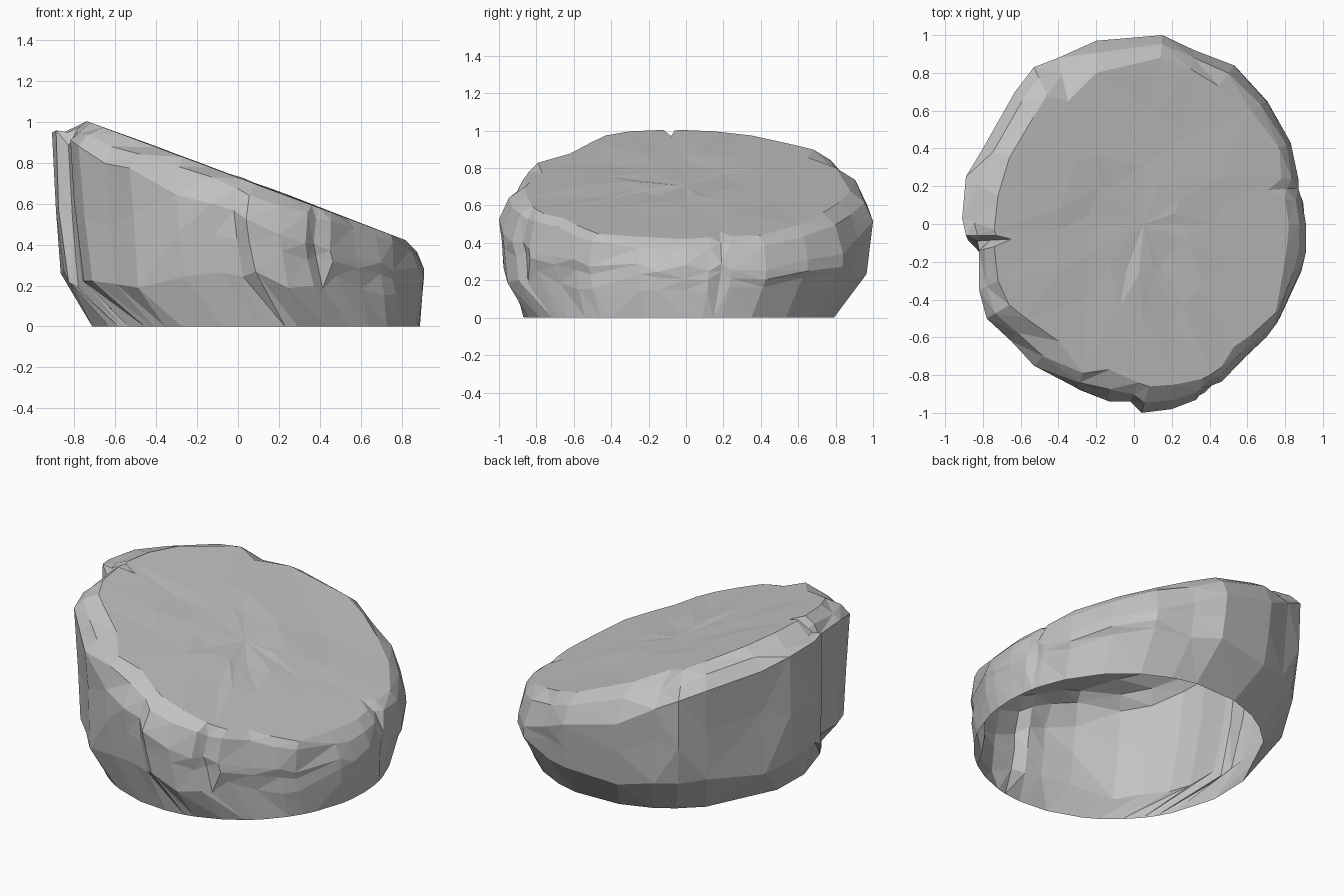
import bpy
import bmesh
import math
import random
from mathutils import Vector

random.seed(4)

default_cube = bpy.data.objects.get("Cube")
if default_cube:
    bpy.data.objects.remove(default_cube, do_unlink=True)

# Columns around the rock, in hundredths: shoulder x, y and top rim x, y
COLUMNS = [
    (91, 0, 82, 0), (89, 12, 80, 13), (87, 19, 71, 18), (87, 24, 78, 24),
    (83, 43, 77, 40), (70, 65, 62, 60), (53, 84, 45, 73), (32, 92, 30, 82),
    (15, 100, 14, 88), (-20, 97, -20, 80), (-40, 88, -35, 65),
    (-53, 83, -46, 68), (-63, 70, -53, 57), (-80, 40, -66, 35),
    (-89, 25, -72, 15), (-91, 3, -74, -3), (-89, -6, -73, -6),
    (-83, -9, -65, -8), (-82, -14, -74, -12), (-82, -35, -72, -30),
    (-78, -50, -66, -43), (-65, -62, -57, -50), (-53, -75, -40, -62),
    (-30, -87, -27, -79), (-13, -94, -13, -77), (-2, -94, 2, -84),
    (4, -100, 8, -86), (20, -98, 22, -85), (33, -93, 36, -82),
    (37, -87, 40, -80), (45, -84, 46, -76), (58, -71, 53, -65),
    (70, -60, 63, -58), (76, -52, 75, -47), (88, -25, 79, -25),
    (91, -15, 81, -12),
]


def top_height(point):
    """Height of the slanted top plane."""
    return 0.728 - 0.373 * point.x


def raised(point, z):
    return Vector((point.x, point.y, z))


def wobble(amount):
    return random.uniform(-amount, amount)


def slant(angle):
    """Sideways lean of the cracks that run down the wall, in radians."""
    lean = 0.0
    for centre, strength in ((185, 30), (293, 16)):
        gap = (angle - math.radians(centre) + math.pi) % math.tau - math.pi
        lean += math.radians(strength) * math.exp(-2 * gap * gap)
    return lean


def column_points(shoulder, rim):
    """One column of wall points, from the ground up to the top rim."""
    angle = math.atan2(shoulder.y, shoulder.x)
    foot_angle = angle + slant(angle)
    foot = Vector((0.085 + 0.805 * math.cos(foot_angle),
                   -0.035 + 0.835 * math.sin(foot_angle)))
    drop = 0.12 + 0.06 * abs(shoulder.y) + wobble(0.025)
    shoulder_z = top_height(shoulder) - drop
    belly_z = min(0.23, 0.6 * shoulder_z)
    belly = foot.lerp(shoulder, 0.82) * (1 + wobble(0.012))
    waist = foot.lerp(shoulder, 0.94) * (1 + wobble(0.012))
    bevel = rim.lerp(shoulder, 0.62)
    return [
        raised(foot, 0),
        raised(belly, belly_z * (1 + wobble(0.2))),
        raised(waist, (belly_z + shoulder_z) / 2 * (1 + wobble(0.1))),
        raised(shoulder, shoulder_z),
        raised(bevel, top_height(bevel) - 0.055 + 0.025 * bevel.x + wobble(0.015)),
        raised(rim, top_height(rim)),
    ]


def top_ring(bm, scale, roughness):
    """A ring of slightly uneven points on the slanted top."""
    ring = []
    for _, _, x, y in COLUMNS[::2]:
        point = Vector((x, y)) / 100 * scale * (1 + wobble(0.15))
        ring.append(bm.verts.new(raised(point, top_height(point) + wobble(roughness))))
    return ring


bm = bmesh.new()

# Wall: open underneath, chipped along the rim
columns = []
for sx, sy, rx, ry in COLUMNS:
    points = column_points(Vector((sx, sy)) / 100, Vector((rx, ry)) / 100)
    columns.append([bm.verts.new(point) for point in points])
for left, right in zip(columns, columns[1:] + columns[:1]):
    for level in range(len(left) - 1):
        bm.faces.new((left[level], right[level], right[level + 1], left[level + 1]))

# Slanted top: two uneven rings closing on a middle point
rim = [column[-1] for column in columns]
outer, inner = top_ring(bm, 0.6, 0.005), top_ring(bm, 0.32, 0.009)
middle = bm.verts.new((0.05, 0, 0.705))
count = len(outer)
for i in range(count):
    j = (i + 1) % count
    a, b, c = (rim[(2 * i + k) % len(rim)] for k in range(3))
    bm.faces.new((a, b, outer[i]))
    bm.faces.new((b, outer[j], outer[i]))
    bm.faces.new((b, c, outer[j]))
    bm.faces.new((outer[i], outer[j], inner[j], inner[i]))
    bm.faces.new((inner[i], inner[j], middle))

bmesh.ops.triangulate(bm, faces=bm.faces[:], quad_method="SHORT_EDGE")
mesh = bpy.data.meshes.new("rock")
bm.to_mesh(mesh)
bm.free()

# Stone colour, flat faces
stone = bpy.data.materials.new("stone_grey")
stone.use_nodes = True
colour = (0.54, 0.54, 0.54, 1)
stone.diffuse_color = colour
stone.node_tree.nodes["Principled BSDF"].inputs["Base Color"].default_value = colour
mesh.materials.append(stone)
rock = bpy.data.objects.new("rock", mesh)
bpy.context.collection.objects.link(rock)
